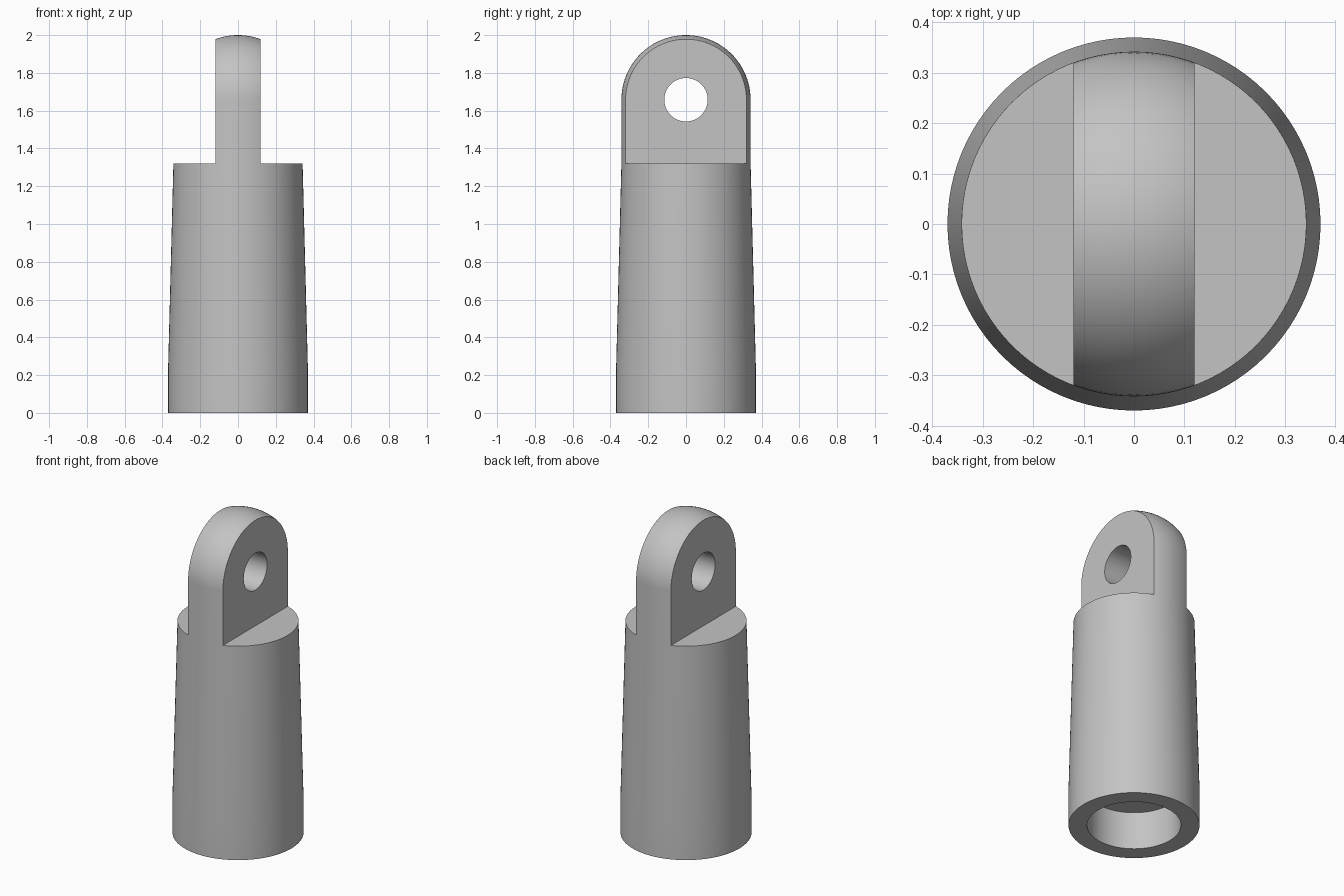
import bpy, bmesh, math
from mathutils import Matrix

cube = bpy.data.objects.get("Cube")
if cube:
    bpy.data.objects.remove(cube, do_unlink=True)

SEGMENTS = 96
BASE_R, NECK_R, SOCKET_R = 0.37, 0.342, 0.265
SOCKET_DEPTH, SHOULDER_Z, TOP_Z = 0.235, 1.32, 2.0
EYE_Z, EYE_R, HALF_TAB = TOP_Z - NECK_R, 0.115, 0.12

grey = bpy.data.materials.new("plain grey")
grey.use_nodes = True
grey.diffuse_color = (0.55, 0.55, 0.55, 1)
grey.node_tree.nodes["Principled BSDF"].inputs["Base Color"].default_value = grey.diffuse_color


def make_object(name, bm):
    bmesh.ops.recalc_face_normals(bm, faces=bm.faces)
    mesh = bpy.data.meshes.new(name)
    bm.to_mesh(mesh)
    bm.free()
    mesh.materials.append(grey)
    obj = bpy.data.objects.new(name, mesh)
    bpy.context.collection.objects.link(obj)
    return obj


def lathe(name, profile):
    bm = bmesh.new()
    verts = [bm.verts.new((r, 0, z)) for r, z in profile]
    edges = [bm.edges.new(pair) for pair in zip(verts, verts[1:])]
    bmesh.ops.spin(bm, geom=verts + edges, cent=(0, 0, 0), axis=(0, 0, 1),
                   angle=math.tau, steps=SEGMENTS, use_duplicate=False)
    bmesh.ops.remove_doubles(bm, verts=bm.verts, dist=1e-5)
    return make_object(name, bm)


# Tapered rod with a blind socket below and a rounded top
profile = [(0, SOCKET_DEPTH), (SOCKET_R, SOCKET_DEPTH), (SOCKET_R, 0),
           (BASE_R, 0), (BASE_R, SOCKET_DEPTH), (NECK_R, SHOULDER_Z)]
DOME_STEPS = 24
for i in range(DOME_STEPS):
    a = math.pi / 2 * i / DOME_STEPS
    profile.append((NECK_R * math.cos(a), EYE_Z + NECK_R * math.sin(a)))
profile.append((0, TOP_Z))
rod_end = lathe("rod_end", profile)

# Side cutters that leave the flat tab standing on the shoulder
cutters = []
for side, label in ((1, "left"), (-1, "right")):
    bm = bmesh.new()
    bmesh.ops.create_cube(bm, size=1, matrix=Matrix.Translation(
        (side * (HALF_TAB + 0.5), 0, SHOULDER_Z + 0.5)))
    cutters.append(make_object(label + "_tab_cutter", bm))

# Pin hole cutter across the tab
bm = bmesh.new()
bmesh.ops.create_cone(bm, cap_ends=True, segments=64, radius1=EYE_R, radius2=EYE_R, depth=1,
                      matrix=Matrix.Translation((0, 0, EYE_Z)) @ Matrix.Rotation(math.pi / 2, 4, "Y"))
cutters.append(make_object("pin_hole_cutter", bm))

# Cut the tab and hole, then drop the cutters
bpy.ops.object.select_all(action="DESELECT")
bpy.context.view_layer.objects.active = rod_end
rod_end.select_set(True)
for cutter in cutters:
    cutter.hide_render = True
    cut = rod_end.modifiers.new(cutter.name, "BOOLEAN")
    cut.operation = "DIFFERENCE"
    cut.solver = "EXACT"
    cut.object = cutter
    bpy.ops.object.modifier_apply(modifier=cut.name)
    bpy.data.objects.remove(cutter, do_unlink=True)

bpy.ops.object.shade_smooth_by_angle(angle=math.radians(30))
